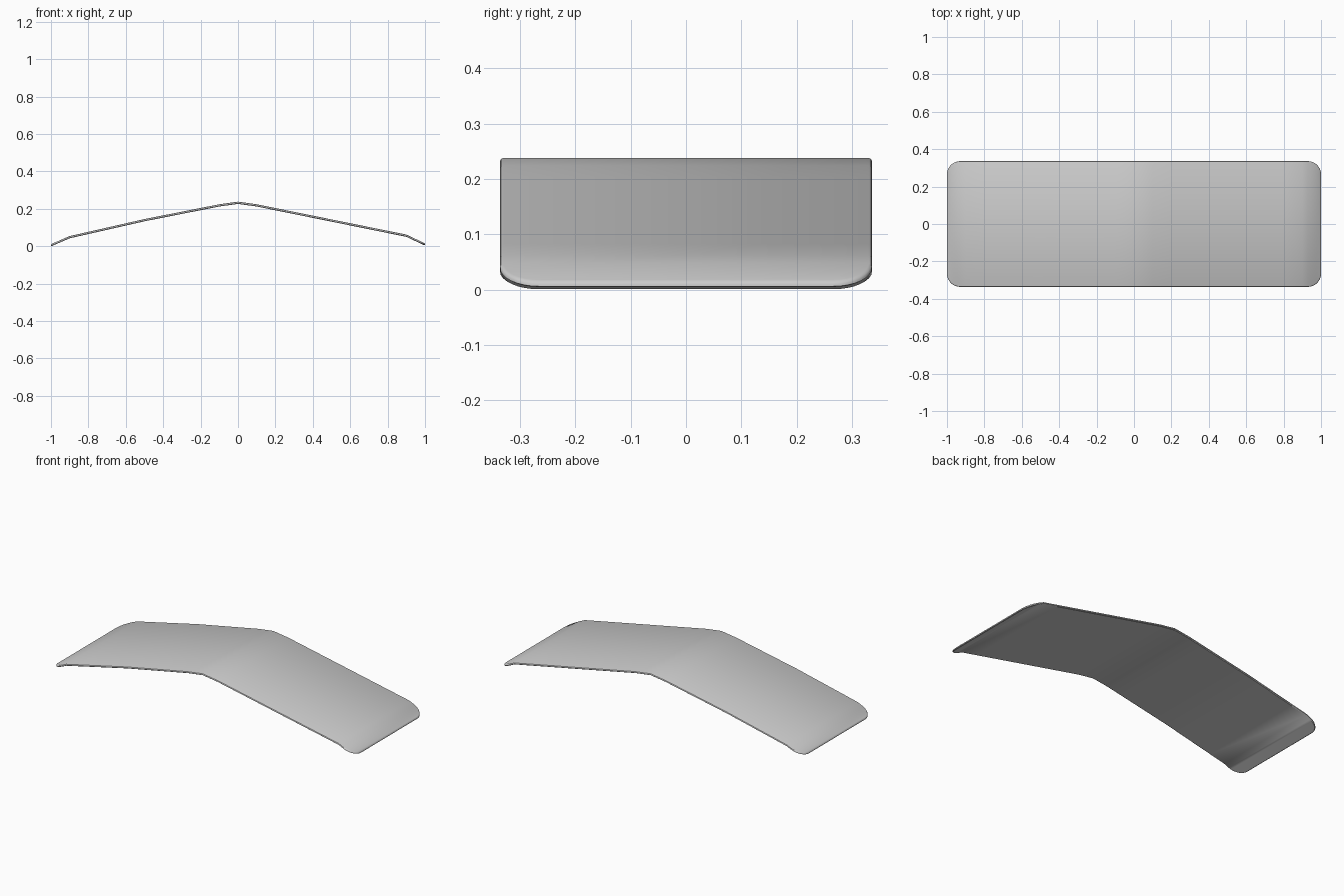
import bpy, bmesh, math

if "Cube" in bpy.data.objects:
    bpy.data.objects.remove(bpy.data.objects["Cube"])

HALF_LENGTH, HALF_WIDTH, RADIUS = 1.0, 0.336, 0.07
# bent roof line: (x, z of the upper surface)
PROFILE = [(-1, 0.011), (-0.9, 0.054), (-0.5, 0.145), (-0.1, 0.224), (0, 0.238),
           (0.1, 0.224), (0.5, 0.143), (0.9, 0.062), (1, 0.015)]
# skin layers from top to bottom: (inset, drop), giving bevelled rims
LAYERS = [(0.006, 0), (0.0015, 0.002), (0, 0.005), (0, 0.009), (0.004, 0.012)]


def height(x):
    for (x0, z0), (x1, z1) in zip(PROFILE, PROFILE[1:]):
        if x <= x1:
            return z0 + (z1 - z0) * (x - x0) / (x1 - x0)
    return PROFILE[-1][1]


def half_outline(inset):
    """Plan outline on the +y side, left to right, with rounded corners."""
    r = RADIUS - inset
    arc = [(HALF_LENGTH - RADIUS + r * math.cos(a), HALF_WIDTH - RADIUS + r * math.sin(a))
           for a in (math.pi / 2 * i / 8 for i in range(9))]
    left = [(-x, y) for x, y in arc]
    middle = [(i / 10, HALF_WIDTH - inset) for i in range(-9, 10)]
    return left + middle + arc[::-1]


bm = bmesh.new()
rings = []
for inset, drop in LAYERS:
    half = half_outline(inset)
    pts = half + [(x, -y) for x, y in reversed(half)]
    rings.append([bm.verts.new((x, y, height(x) - drop)) for x, y in pts])

# rim between layers
n = len(rings[0])
for a, b in zip(rings, rings[1:]):
    for i in range(n):
        j = (i + 1) % n
        bm.faces.new((a[i], a[j], b[j], b[i]))

# upper and lower surfaces
for ring in (rings[0], rings[-1]):
    for i in range(n // 2 - 1):
        bm.faces.new((ring[i], ring[i + 1], ring[n - 2 - i], ring[n - 1 - i]))

bmesh.ops.recalc_face_normals(bm, faces=bm.faces)
mesh = bpy.data.meshes.new("bent_panel")
bm.to_mesh(mesh)
bm.free()
panel = bpy.data.objects.new("bent_panel", mesh)
bpy.context.collection.objects.link(panel)
bpy.context.view_layer.objects.active = panel
panel.select_set(True)
bpy.ops.object.shade_smooth_by_angle(angle=math.radians(35))
